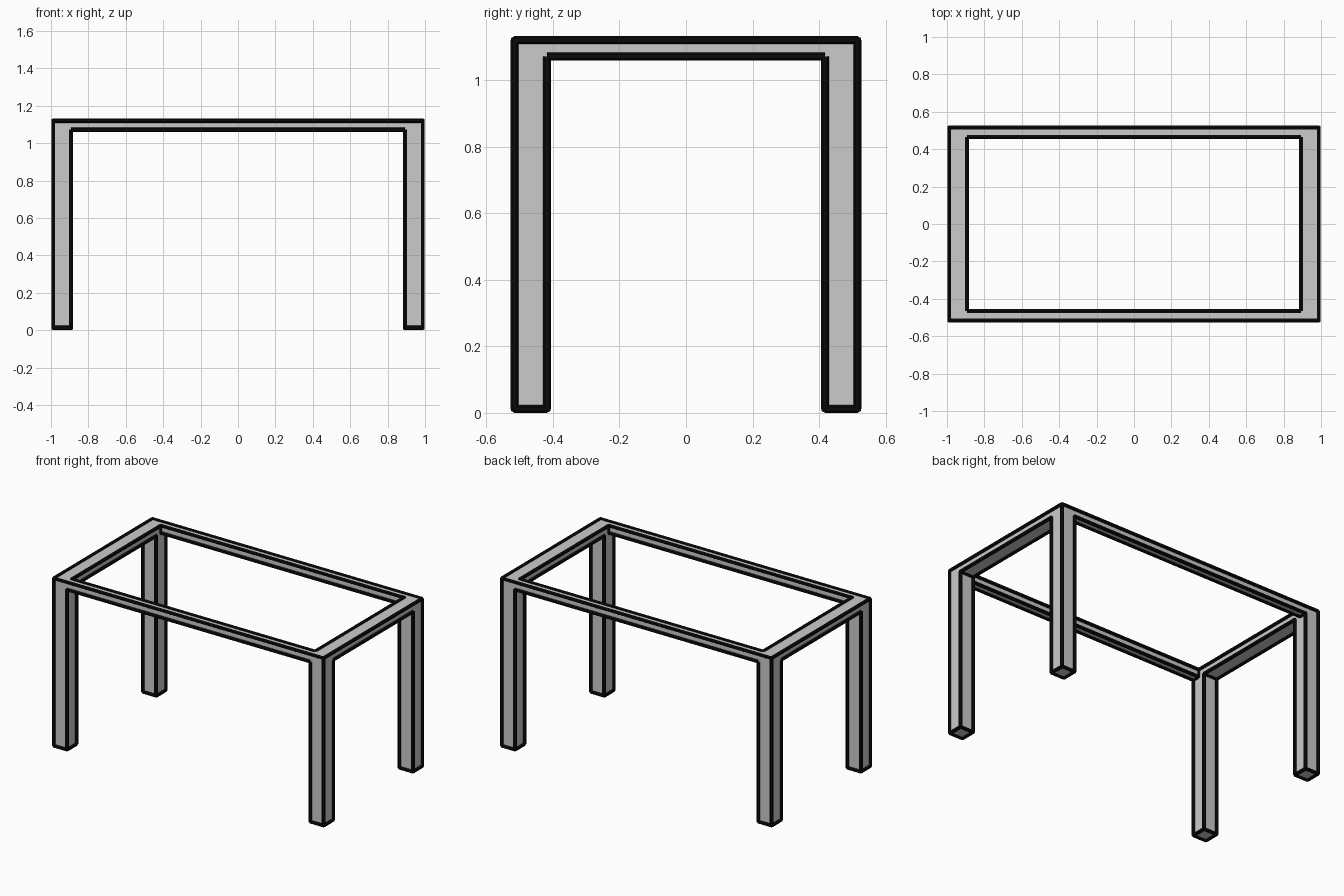
import bpy, bmesh
from mathutils import Vector

if "Cube" in bpy.data.objects:
    bpy.data.objects.remove(bpy.data.objects["Cube"])

X, XI = 0.988, 0.892            # outer / inner x of legs and end rails
Y, YR, YL = 0.516, 0.466, 0.418  # outer, long-rail inner, leg inner y
ZB, ZR, ZT = 0.012, 1.072, 1.121  # foot, rail underside, top
R = 0.012                       # radius of the black edging


def finish(name, bm):
    me = bpy.data.meshes.new(name)
    bm.to_mesh(me)
    bm.free()
    ob = bpy.data.objects.new(name, me)
    bpy.context.collection.objects.link(ob)
    return ob


def box(name, a, b, open_dirs=()):
    """Box between two corners, leaving out faces hidden inside joints."""
    lo = Vector(map(min, a, b))
    hi = Vector(map(max, a, b))
    bm = bmesh.new()
    bmesh.ops.create_cube(bm, size=1)
    bm.normal_update()
    hidden = [f for f in bm.faces
              if any(f.normal.dot(Vector(d)) > 0.9 for d in open_dirs)]
    bmesh.ops.delete(bm, geom=hidden, context='FACES')
    for v in bm.verts:
        v.co = (lo + hi) / 2 + v.co * (hi - lo)
    return finish(name, bm)


# Legs
for sx, side in ((-1, "left"), (1, "right")):
    for sy, end in ((-1, "front"), (1, "back")):
        box(f"{end}_{side}_leg", (sx * XI, sy * YL, ZB), (sx * X, sy * Y, ZR), [(0, 0, 1)])

# Top frame rails
for s, side, end in ((-1, "left", "front"), (1, "right", "back")):
    box(f"{side}_end_rail", (s * XI, -Y, ZR), (s * X, Y, ZT))
    box(f"{end}_long_rail", (-XI, s * YR, ZR), (XI, s * Y, ZT), [(1, 0, 0), (-1, 0, 0)])

# Edge lines for one corner, mirrored to the rest
lines = [
    # leg uprights and the inner frame corner
    ((X, Y, ZB), (X, Y, ZT)), ((XI, Y, ZB), (XI, Y, ZR)),
    ((X, YL, ZB), (X, YL, ZR)), ((XI, YL, ZB), (XI, YL, ZR)),
    ((XI, YR, ZR), (XI, YR, ZT)),
    # foot outline
    ((XI, Y, ZB), (X, Y, ZB)), ((XI, YL, ZB), (X, YL, ZB)),
    ((X, YL, ZB), (X, Y, ZB)), ((XI, YL, ZB), (XI, Y, ZB)),
    # joints under the rails
    ((XI, YL, ZR), (X, YL, ZR)), ((XI, YR, ZR), (XI, Y, ZR)),
    # top outline, outside and inside
    ((-X, Y, ZT), (X, Y, ZT)), ((X, -Y, ZT), (X, Y, ZT)),
    ((-XI, YR, ZT), (XI, YR, ZT)), ((XI, -YR, ZT), (XI, YR, ZT)),
    # rail undersides
    ((-XI, Y, ZR), (XI, Y, ZR)), ((-XI, YR, ZR), (XI, YR, ZR)),
    ((X, -YL, ZR), (X, YL, ZR)), ((XI, -YL, ZR), (XI, YL, ZR)),
]
segments = set()
for sx in (-1, 1):
    for sy in (-1, 1):
        for line in lines:
            segments.add(tuple(sorted((p[0] * sx, p[1] * sy, p[2]) for p in line)))

# Black edging bars
bm = bmesh.new()
for a, b in sorted(segments):
    a, b = Vector(a), Vector(b)
    d = b - a
    rot = d.to_track_quat('Z', 'Y').to_matrix().to_4x4()
    rot.translation = (a + b) / 2
    bmesh.ops.create_cone(bm, cap_ends=True, segments=6, radius1=R, radius2=R,
                          depth=d.length, matrix=rot)
edging = finish("edging", bm)
black = bpy.data.materials.new("black")
black.diffuse_color = (0.003, 0.003, 0.003, 1)
black.use_nodes = True
black.node_tree.nodes["Principled BSDF"].inputs["Base Color"].default_value = black.diffuse_color
edging.data.materials.append(black)
